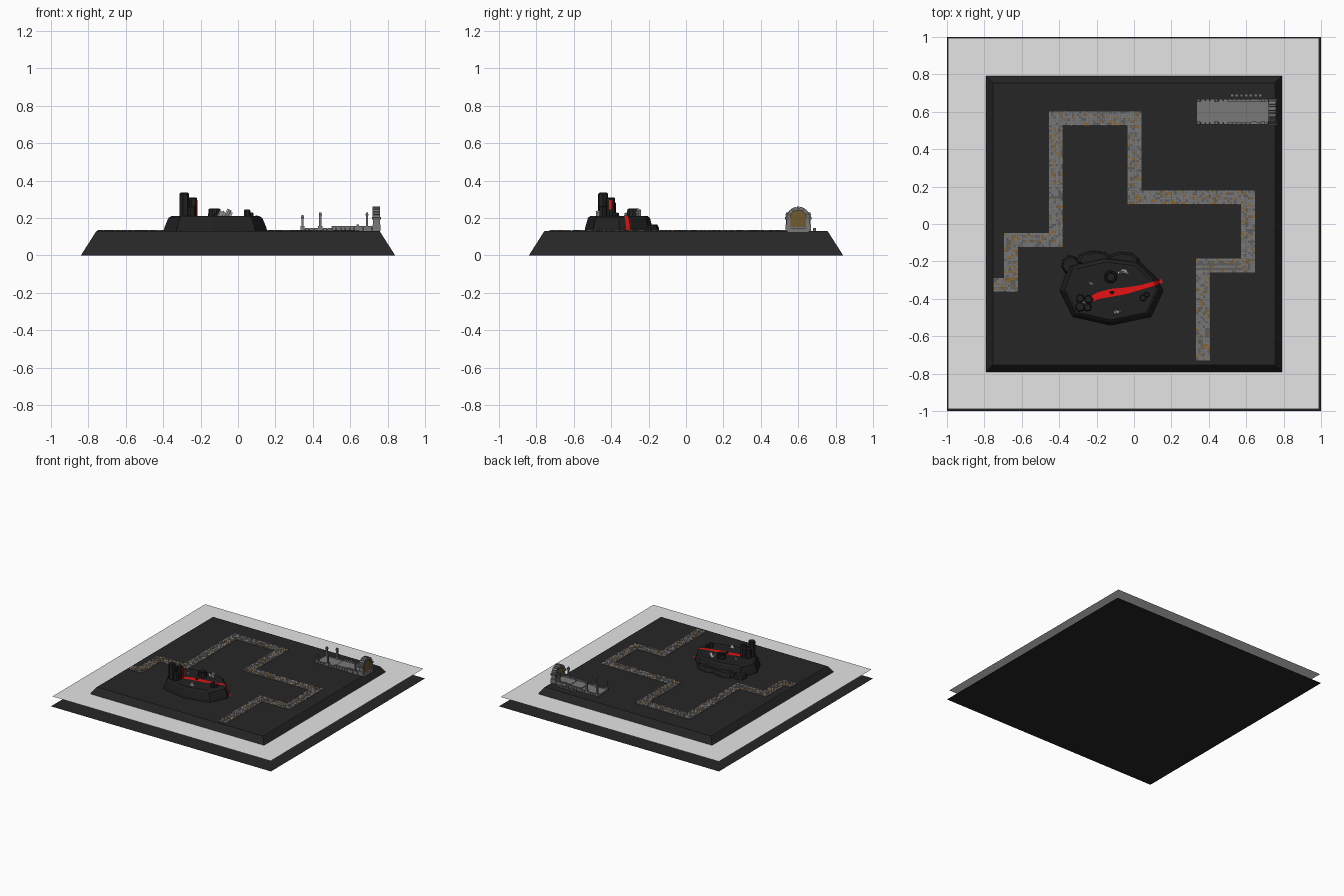
import bpy, bmesh, math, random
from mathutils import Vector, Matrix
from mathutils.bvhtree import BVHTree

if "Cube" in bpy.data.objects:
    bpy.data.objects.remove(bpy.data.objects["Cube"])

random.seed(4)
TOP = 0.13


def mat(name, r, g, b):
    m = bpy.data.materials.new(name)
    m.diffuse_color = (r, g, b, 1)
    m.use_nodes = True
    m.node_tree.nodes["Principled BSDF"].inputs["Base Color"].default_value = m.diffuse_color
    return m


ASH = mat("pale_ash", .78, .78, .78)
BLACK = mat("black_ground", .019, .019, .019)
ROCK = mat("dark_rock", .015, .015, .015)
RED = mat("lava_red", .8, .006, .006)
STONE = mat("stone_grey", .19, .19, .19)
STONE2 = mat("stone_dark_grey", .11, .11, .11)
RUST = mat("rust_brown", .28, .13, .018)
PALE = mat("pale_rock", .5, .5, .5)
DOOR = mat("door_brown", .17, .10, .025)


def finish(name, bm, *mats):
    bmesh.ops.recalc_face_normals(bm, faces=bm.faces)
    me = bpy.data.meshes.new(name)
    bm.to_mesh(me)
    bm.free()
    for m in mats:
        me.materials.append(m)
    ob = bpy.data.objects.new(name, me)
    bpy.context.collection.objects.link(ob)
    return ob


def box(bm, x0, x1, y0, y1, z0, z1, index=0, rot=None):
    c = Vector(((x0 + x1) / 2, (y0 + y1) / 2, (z0 + z1) / 2))
    M = Matrix.Translation(c) @ (rot or Matrix()) @ Matrix.Diagonal((x1 - x0, y1 - y0, z1 - z0, 1))
    vs = bmesh.ops.create_cube(bm, size=1, matrix=M)["verts"]
    for f in {f for v in vs for f in v.link_faces}:
        f.material_index = index


def loft(bm, rings, cap_bottom=True):
    rows = [[bm.verts.new(p) for p in r] for r in rings]
    n = len(rows[0])
    for a, b in zip(rows, rows[1:]):
        for i in range(n):
            bm.faces.new((a[i], a[(i + 1) % n], b[(i + 1) % n], b[i]))
    if cap_bottom:
        bm.faces.new(rows[0][::-1])
    bm.faces.new(rows[-1])


def ngon(x, y, z, rx, ry, n, turn=0.0):
    return [(x + rx * math.cos(turn + math.tau * i / n), y + ry * math.sin(turn + math.tau * i / n), z)
            for i in range(n)]


def square(h, z):
    return [(-h, -h, z), (h, -h, z), (h, h, z), (-h, h, z)]


# Flat sheets: dark floor and pale ash level
for name, x0, x1, z, m in (("floor_sheet", -1, 1, 0, BLACK), ("ash_sheet", -.995, .988, .078, ASH)):
    bm = bmesh.new()
    bm.faces.new([bm.verts.new(p) for p in ((x0, -x1, z), (x1, -x1, z), (x1, -x0, z), (x0, -x0, z))])
    finish(name, bm, m)

# Sloped island
bm = bmesh.new()
loft(bm, [square(.84, 0), square(.76, .125), square(.755, TOP)])
finish("island", bm, BLACK)

# Cobbled winding path
corners = [(-.713, -.325), (-.658, -.325), (-.658, -.085), (-.418, -.085), (-.418, .565), (.003, .565),
           (.003, .143), (.61, .143), (.61, -.222), (.368, -.222), (.368, -.692)]
H, N = .037, 6
cell = 2 * H / N
used = set()
bed, stones = bmesh.new(), bmesh.new()
for (ax, ay), (bx, by) in zip(corners, corners[1:]):
    x0, x1 = min(ax, bx) - H, max(ax, bx) + H
    y0, y1 = min(ay, by) - H, max(ay, by) + H
    box(bed, x0, x1, y0, y1, TOP - .005, TOP + .002)
    nx, ny = round((x1 - x0) / cell), round((y1 - y0) / cell)
    for i in range(nx):
        for j in range(ny):
            x, y = x0 + (i + .5) * (x1 - x0) / nx, y0 + (j + .5) * (y1 - y0) / ny
            key = (round(x / cell), round(y / cell))
            if key in used:
                continue
            used.add(key)
            s = cell * random.uniform(.40, .52)
            box(stones, x - s, x + s, y - s, y + s, TOP, TOP + random.uniform(.003, .005),
                random.choices((0, 1, 2), (70, 18, 12))[0],
                Matrix.Rotation(random.uniform(-.3, .3), 4, 'Z'))
finish("path_bed", bed, STONE2)
finish("path_cobbles", stones, STONE, STONE2, RUST)

# Rock mesa
CX, CY = -.12, -.355
outline = [(-.40, -.358), (-.33, -.497), (-.126, -.543), (.094, -.497), (.158, -.358),
           (.125, -.29), (.03, -.198), (-.158, -.175), (-.35, -.22)]
bm = bmesh.new()
loft(bm, [[(CX + (x - CX) * s, CY + (y - CY) * s, z) for x, y in outline]
          for s, z in ((1, TOP - .01), (.975, .15), (.90, .20), (.84, .21))])
tree = BVHTree.FromBMesh(bm)
finish("mesa", bm, ROCK)

# Low ledges behind the mesa
bm = bmesh.new()
for x, y, rx, ry, h in ((-.34, -.22, .05, .055, .03), (-.21, -.192, .10, .052, .035), (-.06, -.2, .095, .055, .03)):
    loft(bm, [ngon(x, y, TOP - .01, rx, ry, 8, .2), ngon(x, y, TOP + h * .6, rx * .92, ry * .9, 8, .2),
              ngon(x, y, TOP + h, rx * .8, ry * .75, 8, .2)])
finish("mesa_ledges", bm, ROCK)

# Basalt columns, stumps and vent
bm = bmesh.new()
for x, y, r, z in ((-.288, -.443, .027, .335), (-.243, -.403, .024, .31), (-.288, -.398, .023, .285),
                   (-.248, -.446, .022, .265), (.048, -.395, .018, .245), (.068, -.378, .015, .23)):
    loft(bm, [ngon(x, y, .19, r * 1.05, r * 1.05, 7), ngon(x, y, z - .006, r, r, 7),
              ngon(x, y, z, r * .75, r * .75, 7)])
loft(bm, [ngon(-.125, -.283, .2, .036, .036, 10), ngon(-.125, -.283, .247, .032, .032, 10),
          ngon(-.125, -.283, .25, .024, .024, 10), ngon(-.125, -.283, .235, .02, .02, 10)])
loft(bm, [ngon(-.118, -.365, .2, .016, .012, 6), ngon(-.118, -.365, .225, .009, .007, 6)])
finish("basalt_columns", bm, ROCK)

# Pale rock shards
bm = bmesh.new()
for x, y, s, h in ((-.055, -.253, .016, .04), (-.075, -.26, .01, .03), (-.04, -.262, .01, .025),
                   (-.23, -.32, .01, .02), (-.235, -.312, .007, .015), (-.095, -.47, .014, .03),
                   (-.08, -.468, .009, .02), (-.268, -.418, .012, .035)):
    box(bm, x - s * .6, x + s * .6, y - s * .5, y + s * .5, .205, .207 + h, 0,
        Matrix.Rotation(.5 * random.choice((-1, 1)), 4, 'Y') @ Matrix.Rotation(random.random(), 4, 'Z'))
finish("pale_shards", bm, PALE)

# Lava stream draped over the mesa: x, y, half width
flow = [(-.268, -.42, .012), (-.19, -.383, .018), (-.125, -.368, .021), (-.05, -.358, .018),
        (.04, -.338, .012), (.11, -.318, .011), (.15, -.303, .010)]
bm = bmesh.new()
rows = []
for (ax, ay, aw), (bx, by, bw) in zip(flow, flow[1:]):
    side = Vector((ay - by, bx - ax)).normalized()
    for k in range(8):
        t = k / 7
        w = aw + (bw - aw) * t
        row = []
        for u in (-1, 0, 1):
            x, y = ax + (bx - ax) * t + side.x * u * w, ay + (by - ay) * t + side.y * u * w
            hit = tree.ray_cast(Vector((x, y, 1)), Vector((0, 0, -1)))[0]
            row.append(bm.verts.new((x, y, (hit.z if hit else TOP) + .004)))
        rows.append(row)
for a, b in zip(rows, rows[1:]):
    for i in range(2):
        bm.faces.new((a[i], a[i + 1], b[i + 1], b[i]))
finish("lava_stream", bm, RED)
bm = bmesh.new()
box(bm, -.222, -.216, -.413, -.398, .21, .295)
finish("lava_streak", bm, RED)

# Bridge deck with steps
GY = .6
bm = bmesh.new()
box(bm, .335, .76, GY - .058, GY + .058, TOP - .005, .141)
box(bm, .50, .755, GY - .05, GY + .05, .135, .147)
box(bm, .60, .75, GY - .04, GY + .04, .14, .151)
for s in (-1, 1):
    for k in range(17):
        x = .345 + k * .024
        h = .146 if x < .5 else .152
        box(bm, x - .01, x + .01, GY + s * .061 - .006, GY + s * .061 + .006, TOP - .005, h)
finish("bridge_deck", bm, STONE)

# Rails, posts and loose blocks
bm = bmesh.new()
for s in (-1, 1):
    y = GY + s * .06
    box(bm, .50, .73, y - .004, y + .004, .15, .157)
    for x, z in ((.345, .215), (.44, .23), (.64, .165), (.69, .23)):
        box(bm, x - .011, x + .011, y - .009, y + .009, TOP, .158)
        box(bm, x - .006, x + .006, y - .006, y + .006, .155, z)
        box(bm, x - .008, x + .008, y - .008, y + .008, z - .018, z - .008, 1)
for k in range(7):
    x = .525 + k * .025
    box(bm, x - .009, x + .009, .68, .695, TOP - .002, TOP + .01 + .006 * (k % 2))
finish("rails_and_posts", bm, STONE, STONE2)

# Gate: side piers, arch blocks and door
bm = bmesh.new()
for s in (-1, 1):
    y = GY + s * .052
    box(bm, .722, .758, y - .010, y + .010, TOP, .203)
    y = GY + s * .06
    box(bm, .718, .762, y - .008, y + .008, TOP, .165)
    box(bm, .716, .764, y - .010, y + .010, .198 - .006, .206, 1)
for k in range(11):
    a = math.pi * (k + .5) / 11
    y, z = GY + .052 * math.cos(a), .2 + .05 * math.sin(a)
    box(bm, .720, .760, y - .010, y + .010, z - .0075, z + .0075, k % 2,
        Matrix.Rotation(a, 4, 'X'))
box(bm, .718, .762, GY - .045, GY + .045, TOP, .146)
finish("gate_arch", bm, STONE, STONE2)

bm = bmesh.new()
prof = [(GY - .044, .14), (GY + .044, .14)] + [
    (GY + .044 * math.cos(math.pi * i / 12), .2 + .044 * math.sin(math.pi * i / 12)) for i in range(13)]
loft(bm, [[(x, y, z) for y, z in prof] for x in (.734, .750)])
finish("gate_door", bm, DOOR)
